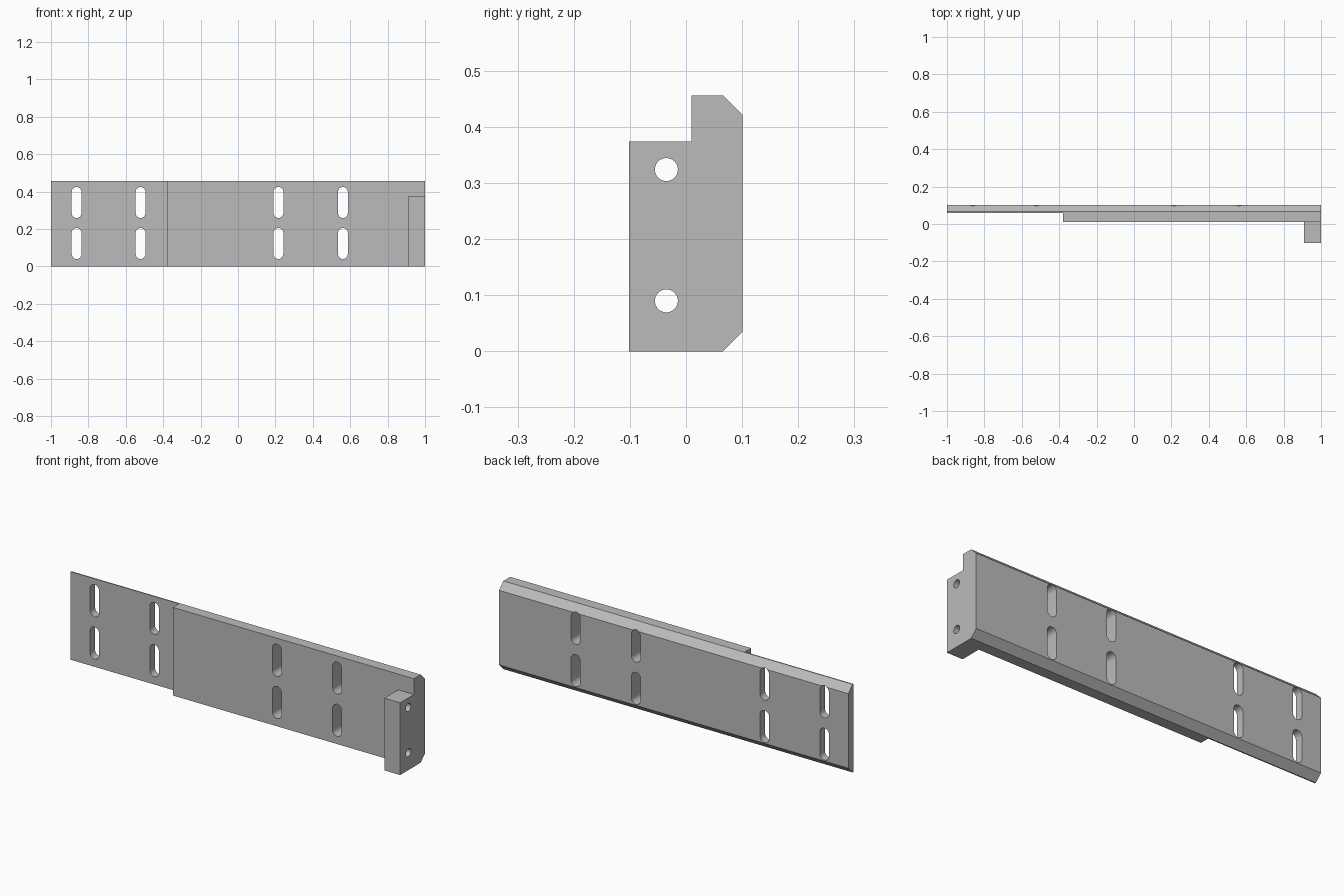
import bpy, bmesh, math

if "Cube" in bpy.data.objects:
    bpy.data.objects.remove(bpy.data.objects["Cube"])

steel = bpy.data.materials.new("plain_grey")
steel.use_nodes = True
grey = (0.5, 0.5, 0.5, 1)
steel.diffuse_color = grey
steel.node_tree.nodes["Principled BSDF"].inputs["Base Color"].default_value = grey


def add_prism(bm, points, direction):
    """Extrude a closed outline of 3D points along a direction."""
    face = bm.faces.new([bm.verts.new(p) for p in points])
    ext = bmesh.ops.extrude_face_region(bm, geom=[face])
    verts = [v for v in ext["geom"] if isinstance(v, bmesh.types.BMVert)]
    bmesh.ops.translate(bm, verts=verts, vec=direction)


def add_box(bm, x0, x1, y0, y1, z0, z1):
    add_prism(bm, [(x0, y0, z0), (x1, y0, z0), (x1, y1, z0), (x0, y1, z0)], (0, 0, z1 - z0))


def make_object(name, bm):
    bmesh.ops.recalc_face_normals(bm, faces=bm.faces)
    mesh = bpy.data.meshes.new(name)
    bm.to_mesh(mesh)
    bm.free()
    mesh.materials.append(steel)
    obj = bpy.data.objects.new(name, mesh)
    bpy.context.collection.objects.link(obj)
    return obj


def cut(target, name, bm):
    """Subtract the shape from the target and discard the cutter."""
    cutter = make_object(name, bm)
    cutter.hide_render = True
    mod = target.modifiers.new(name, "BOOLEAN")
    mod.operation = "DIFFERENCE"
    mod.solver = "EXACT"
    mod.object = cutter
    bpy.context.view_layer.objects.active = target
    bpy.ops.object.modifier_apply(modifier=name)
    bpy.data.objects.remove(cutter)


# Bar with chamfered back edges and a stepped front, extruded along x
height, back, front, plate_front, ledge = 0.456, 0.101, -0.102, 0.01, 0.374
chamfer = 0.035
profile = [(front, 0), (back - chamfer, 0), (back, chamfer), (back, height - chamfer),
           (back - chamfer, height), (plate_front, height), (plate_front, ledge), (front, ledge)]
bm = bmesh.new()
add_prism(bm, [(-1, y, z) for y, z in profile], (2, 0, 0))
bar = make_object("mounting_bar", bm)

# Leave the end block standing at the left end only
bm = bmesh.new()
add_box(bm, -1.1, 0.909, -0.3, plate_front, -0.1, 0.6)
cut(bar, "front_relief", bm)

# Thin the plate towards the right end
bm = bmesh.new()
add_box(bm, -1.1, -0.38, -0.3, 0.06, -0.1, 0.6)
cut(bar, "thin_section_relief", bm)

# Vertical slots in two rows
steps, radius, half = 12, 0.026, 0.057
bm = bmesh.new()
for x in (-0.863, -0.521, 0.216, 0.561):
    for z in (0.123, 0.342):
        outline = []
        for side, start in ((half, 0), (-half, math.pi)):
            for i in range(steps + 1):
                a = start + math.pi * i / steps
                outline.append((x + radius * math.cos(a), -0.3, z + side + radius * math.sin(a)))
        add_prism(bm, outline, (0, 0.6, 0))
cut(bar, "slots", bm)

# Round holes through the end block
bm = bmesh.new()
for z in (0.09, 0.324):
    ring = [2 * math.pi * i / 32 for i in range(32)]
    add_prism(bm, [(0.8, -0.035 + 0.0205 * math.cos(a), z + 0.0205 * math.sin(a)) for a in ring],
              (0.4, 0, 0))
cut(bar, "end_holes", bm)

# Smooth the curved walls, keep the edges sharp
bpy.ops.object.select_all(action="DESELECT")
bar.select_set(True)
bpy.context.view_layer.objects.active = bar
bpy.ops.object.shade_smooth_by_angle(angle=math.radians(30))
